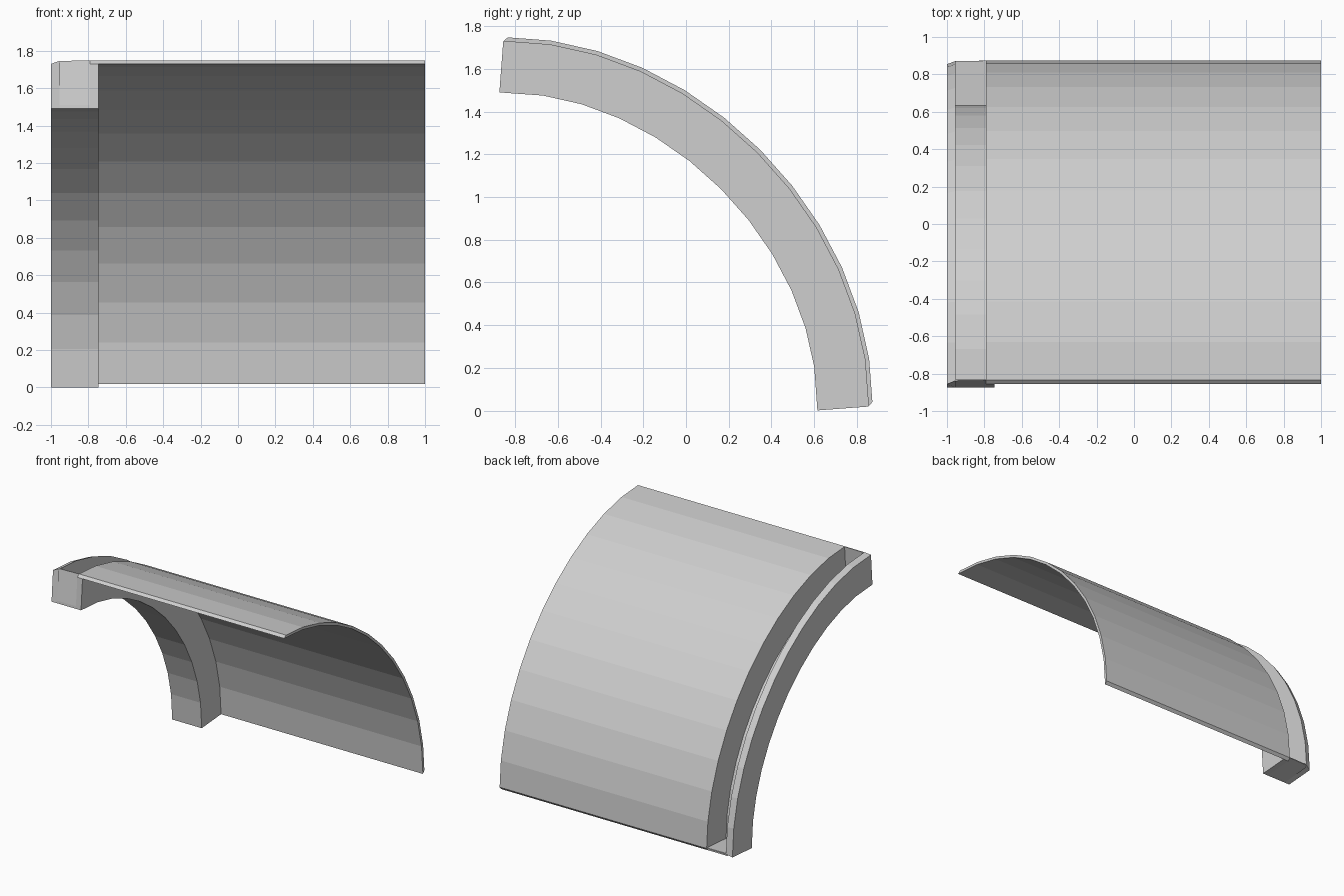
import bpy
import bmesh
from mathutils import Vector

cube = bpy.data.objects.get("Cube")
if cube:
    bpy.data.objects.remove(cube, do_unlink=True)

# Single flat colour
grey = bpy.data.materials.new("light_grey")
grey.use_nodes = True
color = (0.62, 0.62, 0.62, 1)
grey.diffuse_color = color
grey.node_tree.nodes["Principled BSDF"].inputs["Base Color"].default_value = color

RADIUS, HANDLE, SEGMENTS = 1.73, 0.52, 12
CENTRE = Vector((0, -0.855, 0.02))
BEVEL = 0.02    # mitre along the outer edge of both ends
SKIN = 0.02     # panel thickness
DEPTH = 0.26    # rib depth
FLOOR = 0.24    # groove depth
LEFT, GROOVE_L, GROOVE_R, RIB_R, RIGHT = -1, -0.955, -0.79, -0.745, 1


def arc_point(t):
    """Quarter arc from the low back edge up to the high front edge."""
    def ease(u):
        v = 1 - u
        return v**3 + 3 * v * v * u + 3 * v * u * u * HANDLE
    return CENTRE + RADIUS * Vector((0, ease(t), ease(1 - t)))


points = [arc_point(i / SEGMENTS) for i in range(SEGMENTS + 1)]
steps = [(b - a).normalized() for a, b in zip(points, points[1:])]
tangents = [steps[0]]
tangents += [(a + b).normalized() for a, b in zip(steps, steps[1:])]
tangents.append(steps[-1])
full_arc = list(zip(points, tangents, [1] + [0] * (SEGMENTS - 1) + [-1]))


def sweep(name, profile, stations):
    """Sweep an (x, depth) profile; the third station value mitres an end."""
    bm = bmesh.new()
    rings = []
    for p, tan, end in stations:
        normal = Vector((0, tan.z, -tan.y))
        ring = []
        for x, d in profile:
            co = p - normal * d + tan * end * max(0, BEVEL - d)
            ring.append(bm.verts.new((x, co.y, co.z)))
        rings.append(ring)
    n = len(profile)
    for a, b in zip(rings, rings[1:]):
        for i in range(n):
            j = (i + 1) % n
            bm.faces.new((a[i], a[j], b[j], b[i]))
    bm.faces.new(rings[0])
    bm.faces.new(rings[-1])
    bmesh.ops.recalc_face_normals(bm, faces=bm.faces)
    mesh = bpy.data.meshes.new(name)
    bm.to_mesh(mesh)
    bm.free()
    mesh.materials.append(grey)
    obj = bpy.data.objects.new(name, mesh)
    bpy.context.collection.objects.link(obj)


def box(x0, x1, d0, d1):
    return [(x0, d0), (x1, d0), (x1, d1), (x0, d1)]


# Curved panel
sweep("curved_panel", box(GROOVE_R, RIGHT, 0, SKIN), full_arc)

# Hollow rib: two walls and a floor
sweep("rib_inner_wall", box(GROOVE_R, RIB_R, SKIN, DEPTH), full_arc)
sweep("rib_outer_wall",
      [(LEFT, BEVEL), (GROOVE_L, 0.003), (GROOVE_L, DEPTH), (LEFT, DEPTH)], full_arc)
sweep("rib_floor", box(GROOVE_L, GROOVE_R, FLOOR, DEPTH), full_arc)

# Plates closing the groove at both ends
cap = [(GROOVE_L, 0.003), (GROOVE_R, 0), (GROOVE_R, SKIN), (GROOVE_R, FLOOR),
       (GROOVE_L, FLOOR), (GROOVE_L, SKIN)]
for name, index, side in (("lower_end_cap", 0, 1), ("upper_end_cap", -1, -1)):
    p, tan = points[index], tangents[index]
    sweep(name, cap, [(p, tan, side), (p + tan * side * 0.025, tan, 0)])
